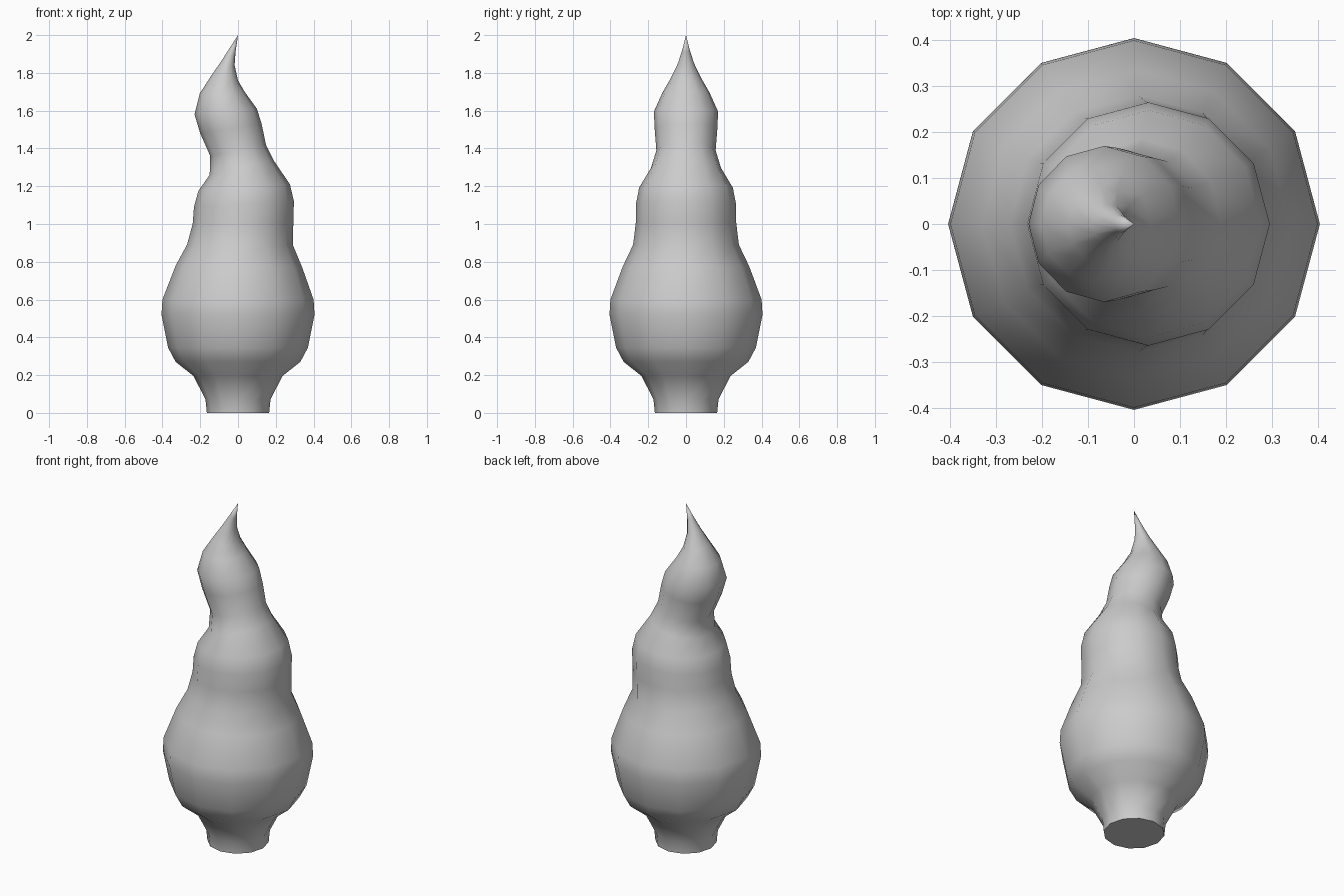
import bpy, bmesh, math

if "Cube" in bpy.data.objects:
    bpy.data.objects.remove(bpy.data.objects["Cube"])

SIDES = 12
# Each ring: left x, left z, right x, right z, half depth in y
RINGS = [
    (-.165, .00, .165, .00, .165),
    (-.172, .07, .172, .07, .172),
    (-.235, .195, .235, .195, .235),
    (-.33, .27, .33, .27, .33),
    (-.37, .345, .37, .345, .37),
    (-.405, .52, .405, .52, .405),
    (-.40, .60, .40, .60, .40),
    (-.33, .78, .34, .77, .335),
    (-.27, .89, .29, .89, .28),
    (-.24, 1.00, .293, 1.01, .266),
    (-.233, 1.09, .296, 1.12, .265),
    (-.21, 1.175, .275, 1.21, .248),
    (-.15, 1.26, .19, 1.335, .185),
    (-.147, 1.36, .148, 1.42, .157),
    (-.20, 1.48, .125, 1.53, .166),
    (-.23, 1.58, .10, 1.61, .17),
    (-.203, 1.69, .035, 1.70, .125),
    (-.145, 1.78, .00, 1.76, .082),
    (-.09, 1.86, -.018, 1.84, .043),
    (-.045, 1.93, -.013, 1.91, .02),
]

# Swirled flame body: tilted elliptical rings bridged up to a point
bm = bmesh.new()
loops = []
for lx, lz, rx, rz, ry in RINGS:
    ring = []
    for i in range(SIDES):
        a = math.tau * i / SIDES
        c = math.cos(a)
        ring.append(bm.verts.new(((lx + rx) / 2 + (rx - lx) / 2 * c,
                                  ry * math.sin(a),
                                  (lz + rz) / 2 + (rz - lz) / 2 * c)))
    loops.append(ring)
for lo, hi in zip(loops, loops[1:]):
    for i in range(SIDES):
        j = (i + 1) % SIDES
        bm.faces.new((lo[i], lo[j], hi[j], hi[i]))

# Pointed tip and flat base
tip = bm.verts.new((0, 0, 2))
for i in range(SIDES):
    bm.faces.new((loops[-1][i], loops[-1][(i + 1) % SIDES], tip))
bm.faces.new(loops[0][::-1])

mesh = bpy.data.meshes.new("flame_body")
bm.to_mesh(mesh)
bm.free()
body = bpy.data.objects.new("flame_body", mesh)
bpy.context.collection.objects.link(body)
bpy.context.view_layer.objects.active = body
body.select_set(True)
bpy.ops.object.shade_smooth_by_angle(angle=math.radians(60))
